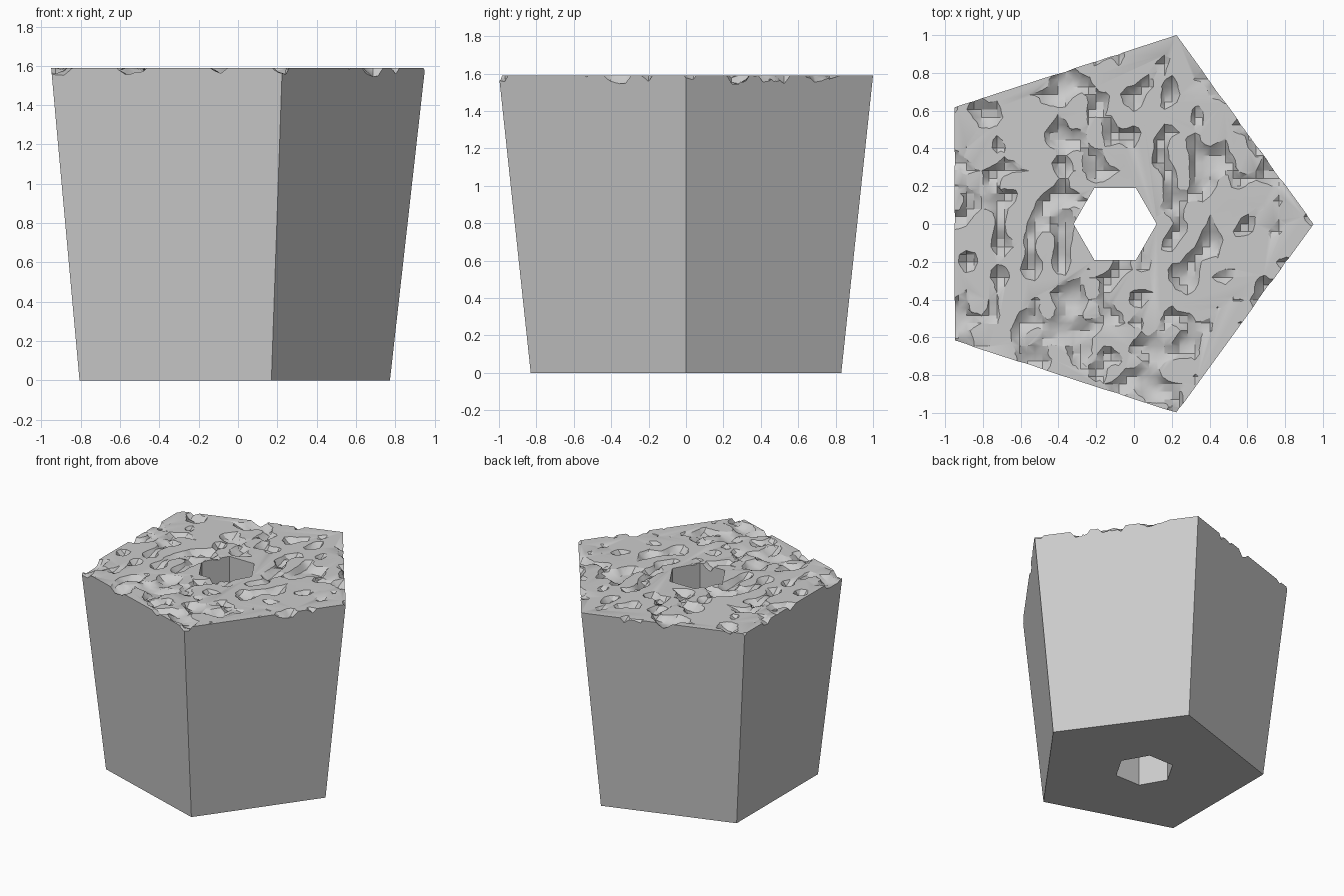
import bpy, bmesh, math
from mathutils import Vector, noise

cube = bpy.data.objects.get("Cube")
if cube:
    bpy.data.objects.remove(cube, do_unlink=True)

CX = -0.1       # axis of the block
TOP = 1.59      # plateau height

stone = bpy.data.materials.new("grey_stone")
stone.use_nodes = True
stone.diffuse_color = (0.6, 0.6, 0.6, 1)
stone.node_tree.nodes["Principled BSDF"].inputs["Base Color"].default_value = (0.6, 0.6, 0.6, 1)


def finish(bm, name):
    bmesh.ops.recalc_face_normals(bm, faces=bm.faces)
    mesh = bpy.data.meshes.new(name)
    bm.to_mesh(mesh)
    bm.free()
    mesh.materials.append(stone)
    obj = bpy.data.objects.new(name, mesh)
    bpy.context.collection.objects.link(obj)
    return obj


def prism(name, sides, r_low, r_high, z_low, z_high):
    """Tapered prism with one corner pointing along +x."""
    bm = bmesh.new()
    rings = []
    for r, z in ((r_low, z_low), (r_high, z_high)):
        angles = [math.tau * i / sides for i in range(sides)]
        rings.append([bm.verts.new((CX + r * math.cos(a), r * math.sin(a), z)) for a in angles])
        bm.faces.new(rings[-1])
    low, high = rings
    for i in range(sides):
        j = (i + 1) % sides
        bm.faces.new((low[i], low[j], high[j], high[i]))
    return finish(bm, name)


def rough_block(name):
    """Solid block whose upper surface is bumpy terrain."""
    bm = bmesh.new()
    bmesh.ops.create_grid(bm, x_segments=56, y_segments=56, size=1.13)
    for v in bm.verts:
        n = noise.noise(Vector((v.co.x * 9.3, v.co.y * 9.3, 4.7)))
        v.co.z = TOP + min(0.06, max(-0.045, 0.12 * n + 0.006))
    rim = [e for e in bm.edges if e.is_boundary]
    geom = bmesh.ops.extrude_edge_only(bm, edges=rim)["geom"]
    for v in geom:
        if isinstance(v, bmesh.types.BMVert):
            v.co.z = -0.3
    floor = [e for e in geom if isinstance(e, bmesh.types.BMEdge)
             and all(v.co.z < -0.2 for v in e.verts)]
    bmesh.ops.contextual_create(bm, geom=floor)
    return finish(bm, name)


def combine(body, tool, operation):
    tool.hide_render = True
    mod = body.modifiers.new(operation.lower(), 'BOOLEAN')
    mod.operation = operation
    mod.solver = 'EXACT'
    mod.object = tool
    bpy.context.view_layer.objects.active = body
    bpy.ops.object.modifier_apply(modifier=mod.name)
    bpy.data.objects.remove(tool, do_unlink=True)


# Five-sided tapered body, pitted on top, bored through with a six-sided hole
body = prism("stone_block", 5, 0.873, 1.0515, 0, TOP)
combine(body, rough_block("terrain_cutter"), 'INTERSECT')
combine(body, prism("hole_cutter", 6, 0.22, 0.22, -0.5, 2), 'DIFFERENCE')

for o in bpy.context.selected_objects:
    o.select_set(False)
body.select_set(True)
bpy.context.view_layer.objects.active = body
bpy.ops.object.shade_smooth_by_angle(angle=math.radians(30))
